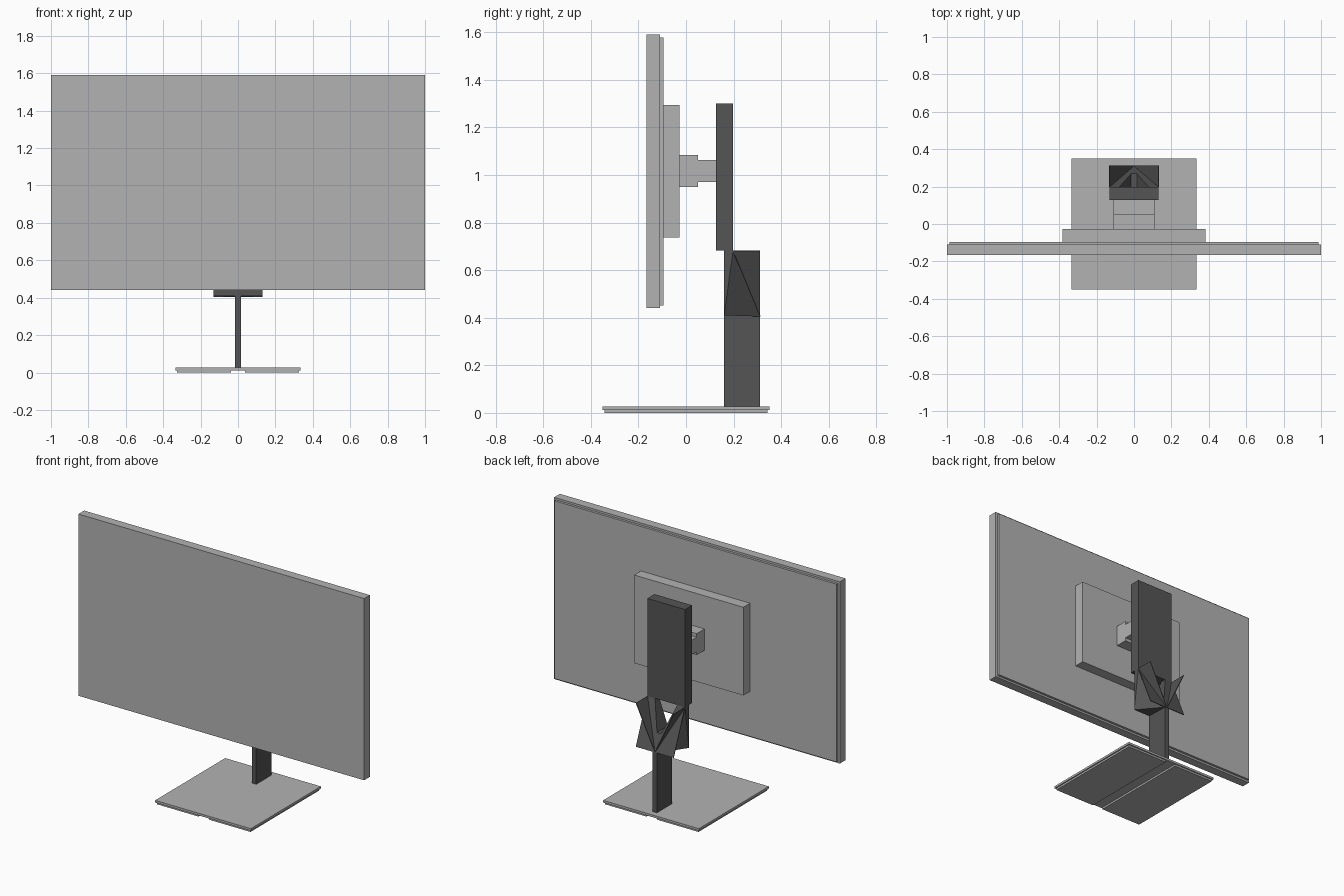
import bpy, bmesh

if "Cube" in bpy.data.objects:
    bpy.data.objects.remove(bpy.data.objects["Cube"])


def material(name, v):
    m = bpy.data.materials.new(name)
    m.diffuse_color = (v, v, v, 1)
    m.use_nodes = True
    m.node_tree.nodes["Principled BSDF"].inputs["Base Color"].default_value = m.diffuse_color
    return m


LIGHT = material("light_grey", 0.45)
DARK = material("dark_grey", 0.09)


def finish(name, bm, mat):
    me = bpy.data.meshes.new(name)
    bm.to_mesh(me)
    bm.free()
    me.materials.append(mat)
    ob = bpy.data.objects.new(name, me)
    bpy.context.collection.objects.link(ob)
    return ob


def hull(name, points, mat):
    bm = bmesh.new()
    for p in points:
        bm.verts.new(p)
    bmesh.ops.convex_hull(bm, input=bm.verts[:])
    bmesh.ops.dissolve_limit(bm, angle_limit=0.01, verts=bm.verts[:], edges=bm.edges[:])
    bmesh.ops.recalc_face_normals(bm, faces=bm.faces[:])
    return finish(name, bm, mat)


def box(name, x, y, z, mat):
    return hull(name, [(a, b, c) for a in x for b in y for c in z], mat)


# Display
box("screen", (-1, 1), (-0.167, -0.11), (0.44, 1.59), LIGHT)
box("screen_back", (-0.987, 0.987), (-0.11, -0.095), (0.452, 1.577), LIGHT)
box("mount_plate", (-0.382, 0.382), (-0.095, -0.028), (0.737, 1.295), LIGHT)

# Arm between display and column
box("arm_block", (-0.11, 0.11), (-0.028, 0.05), (0.95, 1.085), LIGHT)
box("arm_neck", (-0.11, 0.11), (0.05, 0.13), (0.97, 1.063), LIGHT)

# Stand
box("column", (-0.132, 0.132), (0.127, 0.198), (0.682, 1.3), DARK)
box("post", (-0.015, 0.015), (0.16, 0.312), (0.025, 0.41), DARK)

# Bracket tapering from the column to the post, with a notch at the top
bracket = hull("bracket", [(s * x, y, z) for s in (-1, 1) for x, y, z in (
    (0.132, 0.16, 0.41), (0.132, 0.16, 0.682),
    (0.132, 0.198, 0.682), (0.015, 0.312, 0.405))], DARK)
notch = hull("notch_cutter", [(s * x, y, z) for s in (-1, 1) for y in (0.1, 0.4)
                              for x, z in ((0.015, 0.51), (0.085, 0.7))], DARK)
notch.hide_render = True
notch.hide_viewport = True
cut = bracket.modifiers.new("notch", 'BOOLEAN')
cut.operation = 'DIFFERENCE'
cut.solver = 'EXACT'
cut.object = notch

# Thin folded fins behind the bracket
for side, s in (("left", -1), ("right", 1)):
    for level, z in (("upper", 0.682), ("lower", 0.405)):
        bm = bmesh.new()
        pts = [(s * 0.132, 0.312, z), (s * 0.132, 0.198, 0.682), (0, 0.312, 0.405)]
        bm.faces.new([bm.verts.new(p) for p in pts])
        fin = finish(f"{level}_fin_{side}", bm, DARK)
        thick = fin.modifiers.new("thickness", 'SOLIDIFY')
        thick.thickness = 0.004
        thick.offset = 0

# Base with two pads underneath
box("base_plate", (-0.335, 0.335), (-0.35, 0.35), (0.012, 0.026), LIGHT)
for side, s in (("left", -1), ("right", 1)):
    box(f"base_pad_{side}", (s * 0.037, s * 0.327), (-0.342, 0.342), (0, 0.012), LIGHT)
